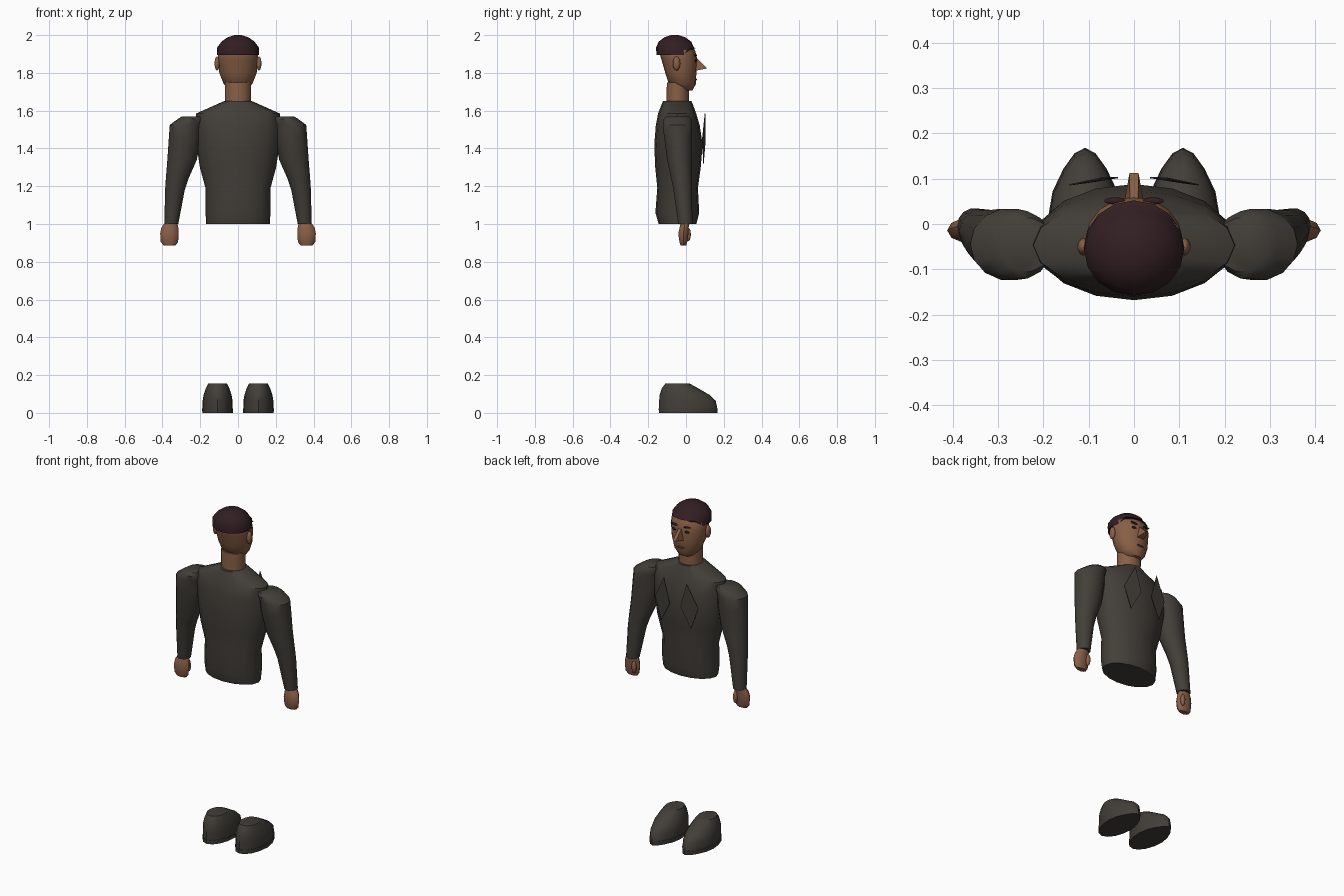
import bpy, bmesh, math
from mathutils import Vector

cube = bpy.data.objects.get("Cube")
if cube:
    bpy.data.objects.remove(cube, do_unlink=True)


def material(name, rgb):
    m = bpy.data.materials.new(name)
    m.use_nodes = True
    color = (*rgb, 1)
    m.diffuse_color = color
    bsdf = m.node_tree.nodes["Principled BSDF"]
    bsdf.inputs["Base Color"].default_value = color
    bsdf.inputs["Roughness"].default_value = 0.8
    return m


SUIT = material("charcoal cloth", (0.055, 0.049, 0.040))
SKIN = material("brown skin", (0.25, 0.115, 0.06))
HAIR = material("dark hair", (0.032, 0.013, 0.016))
DARK = material("dark eyes", (0.015, 0.010, 0.009))
LIPS = material("lips", (0.14, 0.05, 0.035))


def finish(name, bm, mat, angle=40):
    bmesh.ops.recalc_face_normals(bm, faces=bm.faces)
    mesh = bpy.data.meshes.new(name)
    bm.to_mesh(mesh)
    bm.free()
    obj = bpy.data.objects.new(name, mesh)
    bpy.context.collection.objects.link(obj)
    mesh.materials.append(mat)
    bpy.ops.object.select_all(action="DESELECT")
    bpy.context.view_layer.objects.active = obj
    obj.select_set(True)
    bpy.ops.object.shade_smooth_by_angle(angle=math.radians(angle))
    return obj


def loft(name, rings, mat, sides=14, side=1, angle=40, shape=None):
    """Rings are (z, centre x, half width, back y, front y)."""
    bm = bmesh.new()
    loops = []
    for k, (z, cx, rx, back, front) in enumerate(rings):
        loop = []
        for i in range(sides):
            a = math.tau * i / sides
            p = Vector((cx + rx * math.cos(a),
                        (back + front) / 2 + (front - back) / 2 * math.sin(a), z))
            if shape:
                shape(k, p)
            p.x *= side
            loop.append(bm.verts.new(p))
        loops.append(loop)
    for lo, hi in zip(loops, loops[1:]):
        for i in range(sides):
            j = (i + 1) % sides
            bm.faces.new((lo[i], lo[j], hi[j], hi[i]))
    bm.faces.new(loops[0])
    bm.faces.new(loops[-1])
    return finish(name, bm, mat, angle)


def ball(name, center, size, mat, roll=0):
    bm = bmesh.new()
    bmesh.ops.create_uvsphere(bm, u_segments=10, v_segments=6, radius=1)
    for v in bm.verts:
        x, y, z = (v.co[i] * size[i] for i in range(3))
        v.co = Vector((x * math.cos(roll) - z * math.sin(roll), y,
                       x * math.sin(roll) + z * math.cos(roll))) + Vector(center)
    return finish(name, bm, mat, 60)


# Jacket body
loft("jacket", [
    (1.00, 0, .168, -.145, .055), (1.06, 0, .172, -.162, .07),
    (1.19, 0, .172, -.152, .063), (1.30, 0, .202, -.163, .078),
    (1.42, 0, .22, -.168, .088), (1.52, 0, .226, -.16, .073),
    (1.585, 0, .222, -.148, .054), (1.65, 0, .075, -.122, .03)], SUIT, 16)

# Neck and head
loft("neck", [(1.63, 0, .068, -.105, .017), (1.75, 0, .07, -.103, .017)], SKIN)
loft("head", [
    (1.708, 0, .045, -.045, .035), (1.74, 0, .075, -.09, .052),
    (1.80, 0, .099, -.11, .055), (1.87, 0, .107, -.13, .060),
    (1.92, 0, .107, -.145, .048), (1.955, 0, .085, -.13, .022),
    (1.985, 0, .045, -.09, -.02)], SKIN, 16, angle=60)


# Short hair cap with a raised front hairline
def hairline(k, p):
    if k == 0 and p.y > .005:
        p.z += .035


loft("hair", [
    (1.895, 0, .111, -.157, .052), (1.935, 0, .110, -.158, .042),
    (1.965, 0, .088, -.145, .028), (1.988, 0, .056, -.115, -.003),
    (2.00, 0, .02, -.08, -.04)], HAIR, 16, angle=60, shape=hairline)

# Wedge nose
bm = bmesh.new()
pts = [(-.009, .05, 1.885), (.009, .05, 1.885), (-.022, .045, 1.81),
       (.022, .045, 1.81), (-.01, .112, 1.824), (.01, .112, 1.824)]
v = [bm.verts.new(p) for p in pts]
for f in ((0, 1, 5, 4), (4, 5, 3, 2), (0, 4, 2), (1, 3, 5), (0, 2, 3, 1)):
    bm.faces.new([v[i] for i in f])
finish("nose", bm, SKIN, 30)

ball("mouth", (0, .053, 1.765), (.026, .005, .005), LIPS)


# Shoe outline: blunt pointed toe and narrow heel
def shoe_plan(k, p):
    if p.y > .05:
        p.x += (.108 - p.x) * .25 * (p.y - .05) / .1


for s, label in ((1, "left"), (-1, "right")):
    loft(label + "_sleeve", [
        (1.00, .353, .037, -.042, .035), (1.18, .334, .052, -.068, .033),
        (1.24, .322, .060, -.08, .032), (1.34, .296, .078, -.102, .033),
        (1.46, .280, .086, -.118, .035), (1.525, .275, .086, -.125, .035),
        (1.555, .250, .070, -.122, .03), (1.57, .238, .058, -.105, .015)],
        SUIT, 14, s)
    loft(label + "_hand", [
        (.887, .362, .032, -.03, .002), (.905, .363, .046, -.036, .008),
        (.95, .363, .049, -.042, .014), (.98, .361, .045, -.035, .015),
        (1.005, .355, .034, -.03, .02)], SKIN, 10, s)
    ball(label + "_thumb", (s * .335, .012, .945), (.014, .014, .036), SKIN)
    ball(label + "_ear", (s * .111, -.05, 1.85), (.014, .02, .038), SKIN)
    ball(label + "_eye", (s * .04, .051, 1.865), (.017, .006, .007), DARK)
    ball(label + "_eyebrow", (s * .042, .051, 1.893), (.024, .008, .005), HAIR, s * .12)

    # Shoe upper on a thin sole
    loft(label + "_sole", [(0, .108, .081, -.143, .166),
                           (.024, .108, .082, -.145, .168)],
         SUIT, 16, s, shape=shoe_plan)
    loft(label + "_shoe", [
        (.024, .108, .080, -.142, .166), (.065, .108, .079, -.142, .157),
        (.095, .108, .074, -.140, .125), (.13, .108, .062, -.128, .065),
        (.155, .108, .050, -.11, .02)], SUIT, 16, s, shape=shoe_plan)

    # Diamond lapel plate standing just off the chest
    bm = bmesh.new()
    diamond = [Vector((s * x, y, z)) for x, y, z in
               ((.075, .102, 1.585), (.142, .088, 1.45),
                (.098, .094, 1.32), (.035, .104, 1.44))]
    near = [bm.verts.new(p) for p in diamond]
    far = [bm.verts.new(p - Vector((0, .003, 0))) for p in diamond]
    bm.faces.new(near)
    bm.faces.new(far[::-1])
    for i in range(4):
        j = (i + 1) % 4
        bm.faces.new((near[i], far[i], far[j], near[j]))
    finish(label + "_lapel", bm, SUIT, 30)
